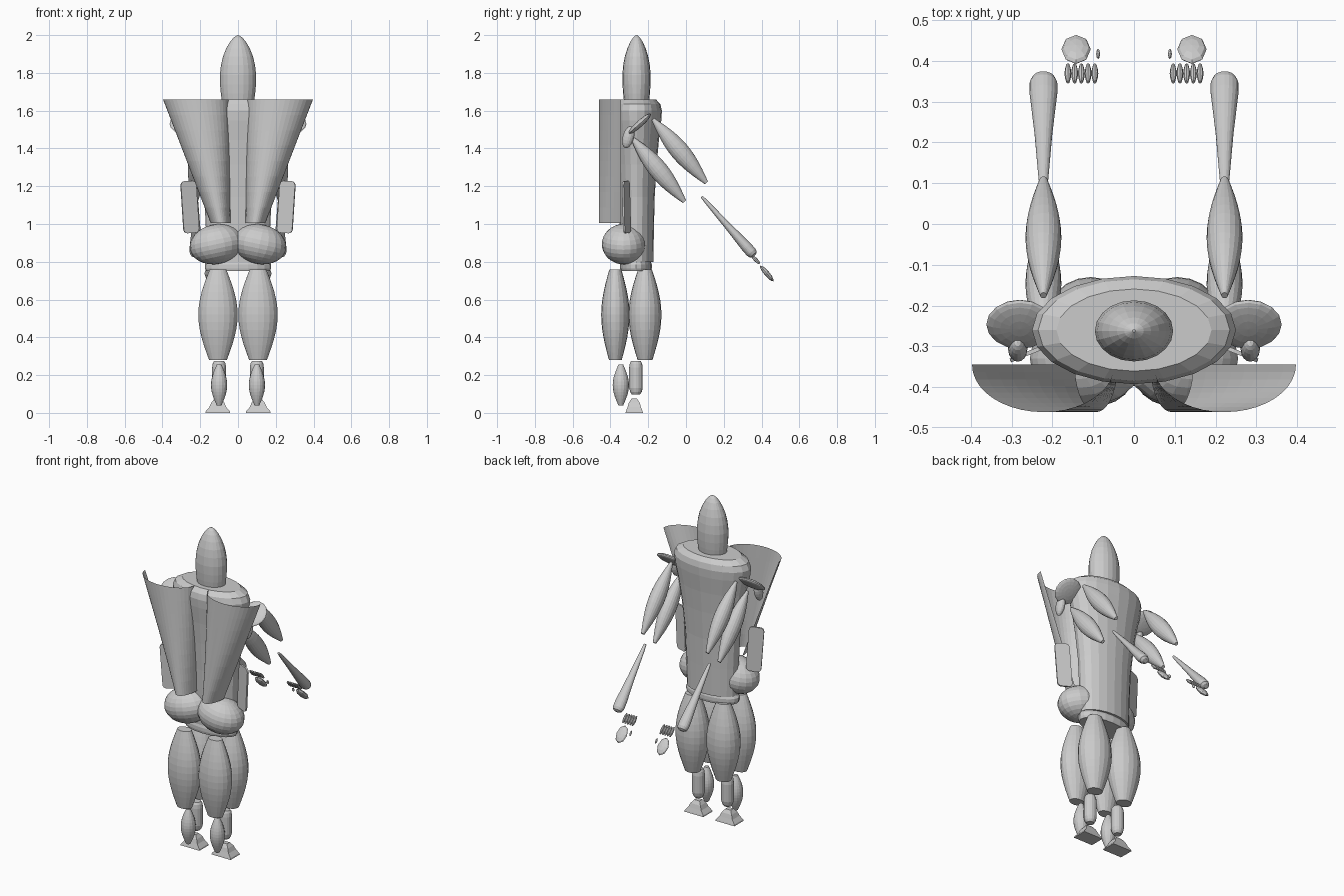
import bpy, bmesh, math
from mathutils import Vector, Matrix

if "Cube" in bpy.data.objects:
    bpy.data.objects.remove(bpy.data.objects["Cube"])


def finish(name, bm):
    bmesh.ops.recalc_face_normals(bm, faces=bm.faces)
    me = bpy.data.meshes.new(name)
    bm.to_mesh(me)
    bm.free()
    ob = bpy.data.objects.new(name, me)
    bpy.context.collection.objects.link(ob)
    return ob


def loft(name, a, b, prof, kx=1, ky=1, n=20):
    """Closed elliptical body from a to b (axis in the yz plane); prof = (t, radius)."""
    a, b = Vector(a), Vector(b)
    u = Vector((1, 0, 0))
    v = (b - a).normalized().cross(u)
    bm = bmesh.new()
    rings = []
    for t, r in prof:
        c = a.lerp(b, t)
        rings.append([bm.verts.new(c + u * (r * kx * math.cos(k)) + v * (r * ky * math.sin(k)))
                      for k in (2 * math.pi * i / n for i in range(n))])
    for p, q in zip(rings, rings[1:]):
        for i in range(n):
            j = (i + 1) % n
            bm.faces.new((p[i], p[j], q[j], q[i]))
    bm.faces.new(rings[0])
    bm.faces.new(rings[-1])
    return finish(name, bm)


def spindle(e0, e1, steps=12):
    """Muscle profile: end radii e0, e1 and a unit radius in the middle."""
    out = []
    for i in range(steps + 1):
        t = i / steps
        e = e0 if t < 0.5 else e1
        s = math.sin(math.pi * t)
        out.append((t, e + (1 - e) * s))
    return out


def ball(name, loc, radii, rot=(0, 0, 0), u=16, v=10):
    bm = bmesh.new()
    m = Matrix.Translation(loc)
    for ang, ax in zip(rot, 'XYZ'):
        m = m @ Matrix.Rotation(math.radians(ang), 4, ax)
    bmesh.ops.create_uvsphere(bm, u_segments=u, v_segments=v, radius=1,
                              matrix=m @ Matrix.Diagonal((*radii, 1)))
    return finish(name, bm)


def wing(name, s):
    """Tapering half-round sheet."""
    bm = bmesh.new()
    rows = []
    for k in range(9):
        t = k / 8
        inner = 0.04 + 0.008 * t
        outer = 0.145 + 0.252 * t
        c, r = (inner + outer) / 2, (outer - inner) / 2
        rows.append([bm.verts.new((s * (c + r * math.cos(math.pi * i / 20)),
                                   -0.345 - 0.116 * math.sin(math.pi * i / 20),
                                   1.005 + 0.655 * t)) for i in range(21)])
    for p, q in zip(rows, rows[1:]):
        for i in range(20):
            bm.faces.new((p[i], p[i + 1], q[i + 1], q[i]))
    return finish(name, bm)


def plate(name, s):
    """Thin hanging plate with rounded corners."""
    bm = bmesh.new()
    w, h, r, th = 0.044, 0.138, 0.022, 0.005
    m = (Matrix.Translation((s * 0.255, -0.315, 1.09)) @ Matrix.Rotation(math.radians(-22 * s), 4, 'Z')
         @ Matrix.Rotation(math.radians(4 * s), 4, 'Y'))
    pts = []
    for q, (cx, cz) in enumerate(((1, 1), (-1, 1), (-1, -1), (1, -1))):
        for i in range(5):
            k = math.pi / 2 * (q + i / 4)
            pts.append((cx * (w - r) + r * math.cos(k), cz * (h - r) + r * math.sin(k)))
    face = bm.faces.new([bm.verts.new(m @ Vector((x, -th, z))) for x, z in pts])
    new = bmesh.ops.extrude_face_region(bm, geom=[face])
    d = m.to_3x3() @ Vector((0, 2 * th, 0))
    bmesh.ops.translate(bm, vec=d, verts=[g for g in new['geom'] if isinstance(g, bmesh.types.BMVert)])
    return finish(name, bm)


def foot(name, x):
    """Four-sided flared foot."""
    bm = bmesh.new()
    rings = []
    for z, a, b in ((0, .066, .046), (.008, .064, .044), (.03, .045, .036), (.055, .034, .028), (.075, .018, .014)):
        rings.append([bm.verts.new((x + i * a, -0.274 + j * b, z))
                      for i, j in ((1, 1), (-1, 1), (-1, -1), (1, -1))])
    for p, q in zip(rings, rings[1:]):
        for i in range(4):
            j = (i + 1) % 4
            bm.faces.new((p[i], p[j], q[j], q[i]))
    bm.faces.new(rings[0])
    bm.faces.new(rings[-1])
    return finish(name, bm)


# head, torso and belt
loft('head', (0, -.262, 1.65), (0, -.262, 2.0),
     [(0, .085), (.12, .091), (.25, .095), (.4, .096), (.55, .09), (.68, .079),
      (.8, .062), (.9, .042), (.96, .024), (1, .004)], 1, .78)
bm_torso = loft('torso', (0, -.26, .8), (0, -.26, 1.66),
                [(0, .165), (.2, .17), (.4, .178), (.6, .198), (.75, .22), (.87, .244),
                 (.93, .25), (.97, .235), (1, .19)], 1, .53)
loft('belt', (0, -.265, .75), (0, -.265, .8), [(0, .168), (.3, .175), (.7, .175), (1, .165)], 1, .48)

thigh = spindle(.45, .42)
calf = spindle(.12, .12)
arm = spindle(.18, .22)
rod = [(0, .6), (.08, .85), (.2, 1), (.8, 1), (.93, .9), (1, .7)]
for s, side in ((-1, 'left'), (1, 'right')):
    # sheet wings, hip bulges and hanging plates
    wing('wing_' + side, s)
    ball('hip_bulge_' + side, (s * .115, -.33, .893), (.142, .116, .105), (0, 12 * s, 0), 20, 14)
    plate('plate_' + side, s)
    # shoulders
    ball('shoulder_disc_' + side, (s * .28, -.246, 1.53), (.082, .08, .018), (42, 0, 0))
    ball('shoulder_knob_' + side, (s * .285, -.305, 1.46), (.024, .03, .06), (-15, 0, 0))
    # arms
    x = s * .222
    loft('upper_arm_back_' + side, (x, -.175, 1.555), (x, .108, 1.218), arm, .044, .05)
    loft('upper_arm_front_' + side, (x, -.285, 1.455), (x, -.008, 1.118), arm, .044, .05)
    loft('forearm_' + side, (x, .083, 1.145), (x, .362, .832),
         [(0, .008), (.1, .012), (.5, .022), (.85, .034), (.94, .034), (.98, .028), (1, .014)], 1, .85)
    # hands
    for i in range(5):
        fx = s * (.096 + i * .0165)
        loft(f'finger_{side}_{i}', (fx, .348, .832), (fx, .39, .79), spindle(.5, .5, 4), .0085, .010, 8)
    ball('palm_' + side, (s * .142, .428, .738), (.036, .054, .014), (-50, 0, 0), 8, 6)
    ball('thumb_' + side, (s * .088, .417, .755), (.005, .017, .008), (-50, 0, 0), 8, 6)
    # legs
    x = s * .106
    loft('thigh_front_' + side, (x, -.374, .28), (x, -.374, .76), thigh, .104, .075)
    loft('thigh_back_' + side, (x, -.217, .28), (x, -.217, .76), thigh, .102, .087)
    x = s * .1
    loft('calf_' + side, (x, -.345, .04), (x, -.345, .255), spindle(.3, .3), .043, .043, 16)
    loft('shin_' + side, (x, -.265, .097), (x, -.265, .275), rod, .037, .036, 16)
    foot('foot_' + side, s * .107)
